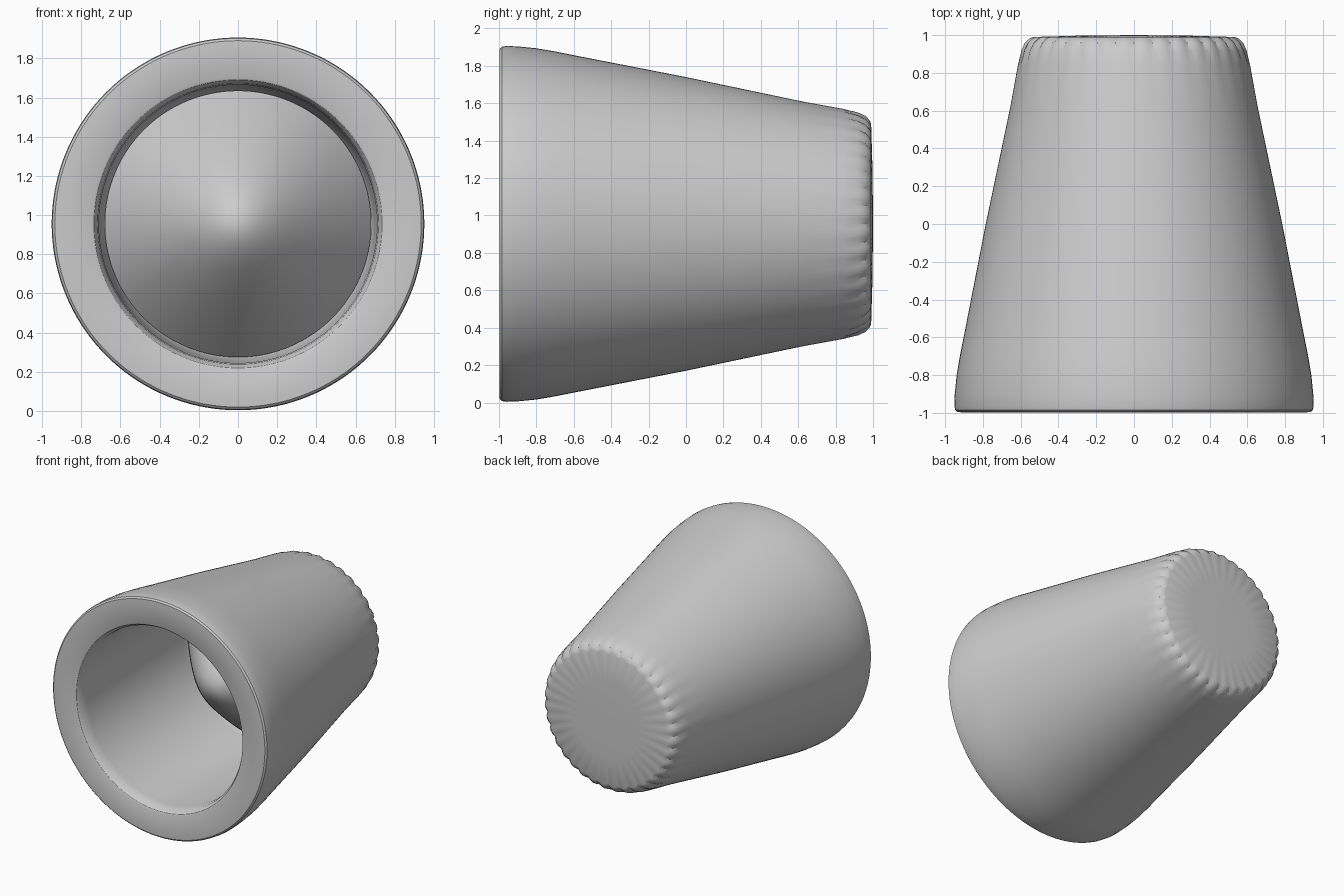
import bpy, bmesh, math

if "Cube" in bpy.data.objects:
    bpy.data.objects.remove(bpy.data.objects["Cube"])

CZ = 0.955      # height of the horizontal axis
SEG = 144
FLUTES = 36


def lathe(name, profile, closed=False):
    """Revolve (radius, y, flute depth) points about the y axis; radius 0 makes a pole."""
    bm = bmesh.new()
    rings = []
    for r, y, depth in profile:
        if r == 0:
            rings.append([bm.verts.new((0, y, CZ))])
            continue
        ring = []
        for i in range(SEG):
            a = 2 * math.pi * i / SEG
            rr = r - depth * (1 - abs(math.sin(a * FLUTES / 2)))
            ring.append(bm.verts.new((rr * math.cos(a), y, CZ + rr * math.sin(a))))
        rings.append(ring)
    pairs = list(zip(rings, rings[1:]))
    if closed:
        pairs.append((rings[-1], rings[0]))
    for a, b in pairs:
        for i in range(SEG):
            j = (i + 1) % SEG
            if len(a) == 1:
                bm.faces.new((a[0], b[j], b[i]))
            elif len(b) == 1:
                bm.faces.new((a[i], a[j], b[0]))
            else:
                bm.faces.new((a[i], a[j], b[j], b[i]))
    bmesh.ops.recalc_face_normals(bm, faces=bm.faces)
    me = bpy.data.meshes.new(name)
    bm.to_mesh(me)
    bm.free()
    ob = bpy.data.objects.new(name, me)
    bpy.context.collection.objects.link(ob)
    bpy.ops.object.select_all(action='DESELECT')
    ob.select_set(True)
    bpy.context.view_layer.objects.active = ob
    bpy.ops.object.shade_smooth_by_angle(angle=math.radians(30))
    return ob


# Tapered housing: bore floor, bore wall, rounded rim, outer wall, fluted back end
lathe("housing", [(r, y, d) for r, y, d in [
    (0, 0.40, 0), (0.66, 0.40, 0), (0.68, 0.36, 0), (0.695, 0.30, 0),
    (0.71, -0.90, 0), (0.716, -0.96, 0), (0.735, -0.992, 0), (0.745, -0.997, 0),
    (0.91, -0.997, 0), (0.935, -0.996, 0), (0.947, -0.985, 0), (0.951, -0.96, 0),
    (0.949, -0.90, 0), (0.939, -0.80, 0), (0.922, -0.70, 0), (0.902, -0.60, 0),
    (0.785, 0, 0), (0.655, 0.62, 0), (0.615, 0.84, 0),
    (0.598, 0.92, 0.010), (0.58, 0.96, 0.018), (0.555, 0.983, 0.022),
    (0.535, 0.99, 0.02), (0.30, 0.997, 0), (0, 1.0, 0)]])

# Rounded cone at the bottom of the bore, pointing to the front
tip, base, R = -0.34, 0.33, 0.68
blunt = 0.22
span = math.hypot(R, blunt) - blunt
cone = [(0, tip, 0)]
for k in range(1, 19):
    r = R * k / 18
    cone.append((r, tip + (base - tip) * (math.hypot(r, blunt) - blunt) / span, 0))
cone += [(R, base + 0.04, 0), (0, base + 0.06, 0)]
lathe("inner_cone", cone)
